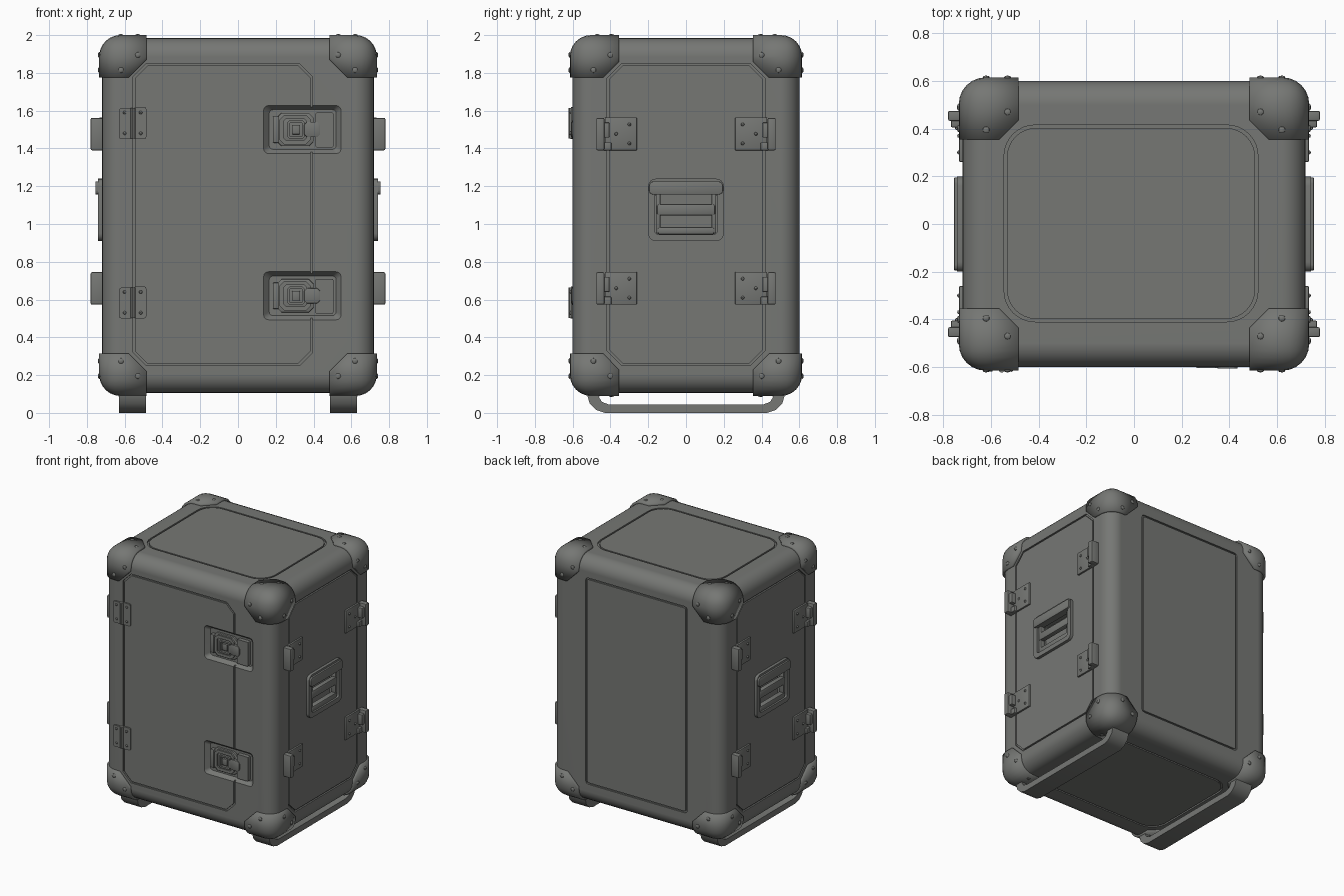
import bpy, bmesh, math
from mathutils import Vector, Matrix

if "Cube" in bpy.data.objects:
    bpy.data.objects.remove(bpy.data.objects["Cube"])

grey = bpy.data.materials.new("dark_grey")
grey.diffuse_color = (0.18, 0.185, 0.175, 1)
grey.use_nodes = True
grey.node_tree.nodes["Principled BSDF"].inputs["Base Color"].default_value = grey.diffuse_color
MID = 1.045  # mid height of the case


def finish(name, bm):
    me = bpy.data.meshes.new(name)
    bmesh.ops.recalc_face_normals(bm, faces=bm.faces)
    bm.to_mesh(me)
    bm.free()
    me.materials.append(grey)
    ob = bpy.data.objects.new(name, me)
    bpy.context.collection.objects.link(ob)
    return ob


def on_face(axis, u, v, d):
    return [(d, u, v), (u, d, v), (u, v, d)][axis]


def rect(u0, u1, v0, v1, r=0.0, seg=1):
    """Rectangle outline with chamfered (seg 1) or rounded corners."""
    if r == 0:
        return [(u0, v0), (u1, v0), (u1, v1), (u0, v1)]
    pts = []
    for k, (cu, cv) in enumerate([(u1 - r, v1 - r), (u0 + r, v1 - r), (u0 + r, v0 + r), (u1 - r, v0 + r)]):
        for i in range(seg + 1):
            a = math.pi / 2 * (k + i / seg)
            pts.append((cu + r * math.cos(a), cv + r * math.sin(a)))
    return pts


def loft(name, axis, loops, ring=False, bevel=0.0):
    """Skin (outline, depth) loops; capped ends, or closed into a ring."""
    bm = bmesh.new()
    vs = [[bm.verts.new(on_face(axis, u, v, d)) for u, v in pts] for pts, d in loops]
    n = len(vs[0])
    for a, b in zip(vs, vs[1:] + ([vs[0]] if ring else [])):
        for i in range(n):
            j = (i + 1) % n
            bm.faces.new((a[i], a[j], b[j], b[i]))
    if not ring:
        bm.faces.new(vs[0])
        bm.faces.new(vs[-1])
    if bevel:
        bmesh.ops.bevel(bm, geom=bm.edges[:], offset=bevel, segments=2, profile=0.5, affect='EDGES')
    return finish(name, bm)


def prism(name, axis, pts, d0, d1, bevel=0.0):
    return loft(name, axis, [(pts, d0), (pts, d1)], bevel=bevel)


def frame(name, axis, u0, u1, v0, v1, r, seg, w, d0, d1):
    """Rectangular ring of width w between two depths."""
    a = rect(u0, u1, v0, v1, r, seg)
    b = rect(u0 + w, u1 - w, v0 + w, v1 - w, max(r - w * 0.6, 0.002), seg)
    return loft(name, axis, [(a, d0), (a, d1), (b, d1), (b, d0)], ring=True)


def rounded_box(hx, hy, hz, r):
    bm = bmesh.new()
    bmesh.ops.create_cube(bm, size=2, matrix=Matrix.Diagonal((hx, hy, hz, 1)))
    bmesh.ops.bevel(bm, geom=bm.edges[:], offset=r, segments=6, profile=0.5, affect='EDGES')
    return bm


# Case body
bm = rounded_box(0.72, 0.60, 0.94, 0.10)
bmesh.ops.translate(bm, verts=bm.verts, vec=(0, 0, MID))
body = finish("case_body", bm)

# Cutters: panel seams, latch recesses, handle recesses
G = 0.012
cutters = [
    frame("cut", 1, -0.555, 0.395, 0.25, 1.85, 0.07, 1, G, -0.65, -0.588),
    frame("cut", 1, -0.43, 0.43, 0.26, 1.84, 0.02, 2, G, 0.65, 0.588),
    frame("cut", 2, -0.545, 0.52, -0.41, 0.415, 0.13, 8, G, 2.05, 1.973),
    frame("cut", 2, -0.53, 0.53, -0.41, 0.41, 0.13, 8, G, 0.05, 0.117),
]
for s in (-1, 1):
    cutters.append(frame("cut", 0, -0.42, 0.42, 0.25, 1.85, 0.08, 1, G, s * 0.78, s * 0.708))
    cutters.append(prism("cut", 0, rect(-0.165, 0.165, 0.93, 1.17, 0.03, 3), s * 0.78, s * 0.66))
LATCH_Z = (1.50, 0.62)
for z in LATCH_Z:
    cutters.append(loft("cut", 1, [(rect(0.125, 0.555, z - 0.135, z + 0.135, 0.03, 3), -0.61),
                                   (rect(0.165, 0.52, z - 0.105, z + 0.105, 0.02, 3), -0.57)]))
bpy.context.view_layer.objects.active = body
for c in cutters:
    m = body.modifiers.new("cut", 'BOOLEAN')
    m.operation, m.solver, m.object = 'DIFFERENCE', 'EXACT', c
    bpy.ops.object.modifier_apply(modifier=m.name)
    bpy.data.objects.remove(c)

# Corner guards: one trimmed shell mirrored to all eight corners
bm = rounded_box(0.735, 0.615, 0.955, 0.112)
for n, d in [((1, 0, 0), 0.485), ((0, 1, 0), 0.355), ((0, 0, 1), 0.73),
             ((1, 0, 1), 1.31), ((0, 1, 1), 1.17), ((1, 1, 0), 0.92)]:
    n = Vector(n)
    bmesh.ops.bisect_plane(bm, geom=bm.verts[:] + bm.edges[:] + bm.faces[:],
                           plane_co=n * d / n.length_squared, plane_no=n, clear_inner=True)
me_guard = finish("corner_guards", bm)
me_guard.location.z = MID
m = me_guard.modifiers.new("thickness", 'SOLIDIFY')
m.thickness, m.offset = 0.025, -1
m = me_guard.modifiers.new("mirror", 'MIRROR')
m.use_axis = (True, True, True)

# Rivets on the corner guards
bm = bmesh.new()
for axis, d, spots in [(0, 0.735, [(0.40, 0.85), (0.49, 0.77)]),
                       (1, 0.615, [(0.53, 0.85), (0.62, 0.77)]),
                       (2, 0.953, [(0.53, 0.47), (0.62, 0.395)])]:
    for u, v in spots:
        p = Vector(on_face(axis, u, v, d))
        sc = [1, 1, 1]
        sc[axis] = 0.5
        bmesh.ops.create_uvsphere(bm, u_segments=10, v_segments=6, radius=0.015,
                                  matrix=Matrix.Translation(p) @ Matrix.Diagonal((*sc, 1)))
rivets = finish("corner_rivets", bm)
rivets.location.z = MID
rivets.modifiers.new("mirror", 'MIRROR').use_axis = (True, True, True)

# Front door latches
for z in LATCH_Z:
    prism("latch_plate", 1, rect(0.205, 0.40, z - 0.088, z + 0.088, 0.025), -0.565, -0.585, 0.003)
    frame("latch_rim", 1, 0.22, 0.385, z - 0.078, z + 0.078, 0.025, 1, 0.022, -0.58, -0.598)
    prism("latch_lever", 1, rect(0.185, 0.215, z - 0.07, z + 0.07), -0.565, -0.60, 0.005)
    frame("latch_dial", 1, 0.262, 0.352, z - 0.048, z + 0.048, 0.01, 1, 0.012, -0.58, -0.604)
    prism("latch_button", 1, rect(0.285, 0.328, z - 0.025, z + 0.025), -0.58, -0.602, 0.003)
    prism("latch_hook", 1, rect(0.35, 0.435, z - 0.04, z + 0.04, 0.015), -0.575, -0.607, 0.003)
    prism("latch_keeper", 1, rect(0.41, 0.505, z - 0.095, z + 0.09, 0.008, 2), -0.565, -0.60)

# Front door hinges
for z in (1.535, 0.585):
    prism("door_hinge_leaf", 1, rect(-0.63, -0.558, z - 0.085, z + 0.078, 0.012, 2), -0.59, -0.612)
    prism("door_hinge_leaf", 1, rect(-0.552, -0.485, z - 0.085, z + 0.085, 0.012, 2), -0.59, -0.61)
    ring = [(-0.555 + 0.014 * math.cos(a * math.pi / 5), -0.609 + 0.014 * math.sin(a * math.pi / 5)) for a in range(10)]
    prism("door_hinge_pin", 2, ring, z - 0.082, z + 0.08)
    bm = bmesh.new()
    for x in (-0.60, -0.515):
        for dz in (-0.055, 0.055):
            bmesh.ops.create_uvsphere(bm, u_segments=8, v_segments=6, radius=0.009,
                                      matrix=Matrix.Translation((x, -0.611, z + dz)))
    finish("door_hinge_screws", bm)

for s in (-1, 1):
    # Side brackets
    for t in (-1, 1):
        for z in (1.477, 0.66):
            def side(name, y0, y1, z0, z1, x1, bevel):
                ys = sorted((t * y0, t * y1))
                prism(name, 0, rect(*ys, z + z0, z + z1), s * 0.70, s * x1, bevel)
            side("bracket_plate", 0.26, 0.43, -0.087, 0.087, 0.733, 0.004)
            side("bracket_flange", 0.432, 0.475, -0.087, 0.085, 0.78, 0.008)
            side("bracket_knuckle", 0.405, 0.45, -0.02, 0.06, 0.768, 0.006)
            side("bracket_stop", 0.395, 0.44, -0.087, -0.045, 0.75, 0.005)
            bm = bmesh.new()
            for y, dz in ((0.30, -0.05), (0.30, 0.05), (0.37, 0)):
                bmesh.ops.create_uvsphere(bm, u_segments=8, v_segments=6, radius=0.009,
                                          matrix=Matrix.Translation((s * 0.733, t * y, z + dz)))
            finish("bracket_screws", bm)
    # Recessed carrying handle
    frame("handle_frame", 0, -0.20, 0.20, 0.91, 1.24, 0.04, 4, 0.035, s * 0.70, s * 0.742)
    prism("handle_mount", 0, rect(-0.195, 0.195, 1.155, 1.225, 0.02, 2), s * 0.70, s * 0.755, 0.004)
    prism("handle_grip", 0, rect(-0.155, 0.155, 1.045, 1.105), s * 0.695, s * 0.735, 0.01)
    prism("handle_grip_lip", 0, rect(-0.15, 0.15, 0.945, 0.985), s * 0.69, s * 0.735, 0.01)
    for t in (-1, 1):
        ys = sorted((t * 0.135, t * 0.16))
        prism("handle_arm", 0, rect(*ys, 0.95, 1.17), s * 0.69, s * 0.73, 0.006)
    # Skid rail under the case
    half_out = [(0.43, 0.0), (0.475, 0.015), (0.51, 0.05), (0.525, 0.10), (0.525, 0.14)]
    half_in = [(0.465, 0.14), (0.462, 0.085), (0.445, 0.058), (0.41, 0.045)]
    half = half_out + half_in
    prism("skid_rail", 0, half + [(-y, z) for y, z in reversed(half)], s * 0.487, s * 0.63)

# Smooth shading with crisp edges
for ob in bpy.context.scene.objects:
    ob.select_set(True)
bpy.context.view_layer.objects.active = body
bpy.ops.object.shade_smooth_by_angle(angle=math.radians(35))
body.modifiers.new("weighted_normals", 'WEIGHTED_NORMAL').keep_sharp = True
